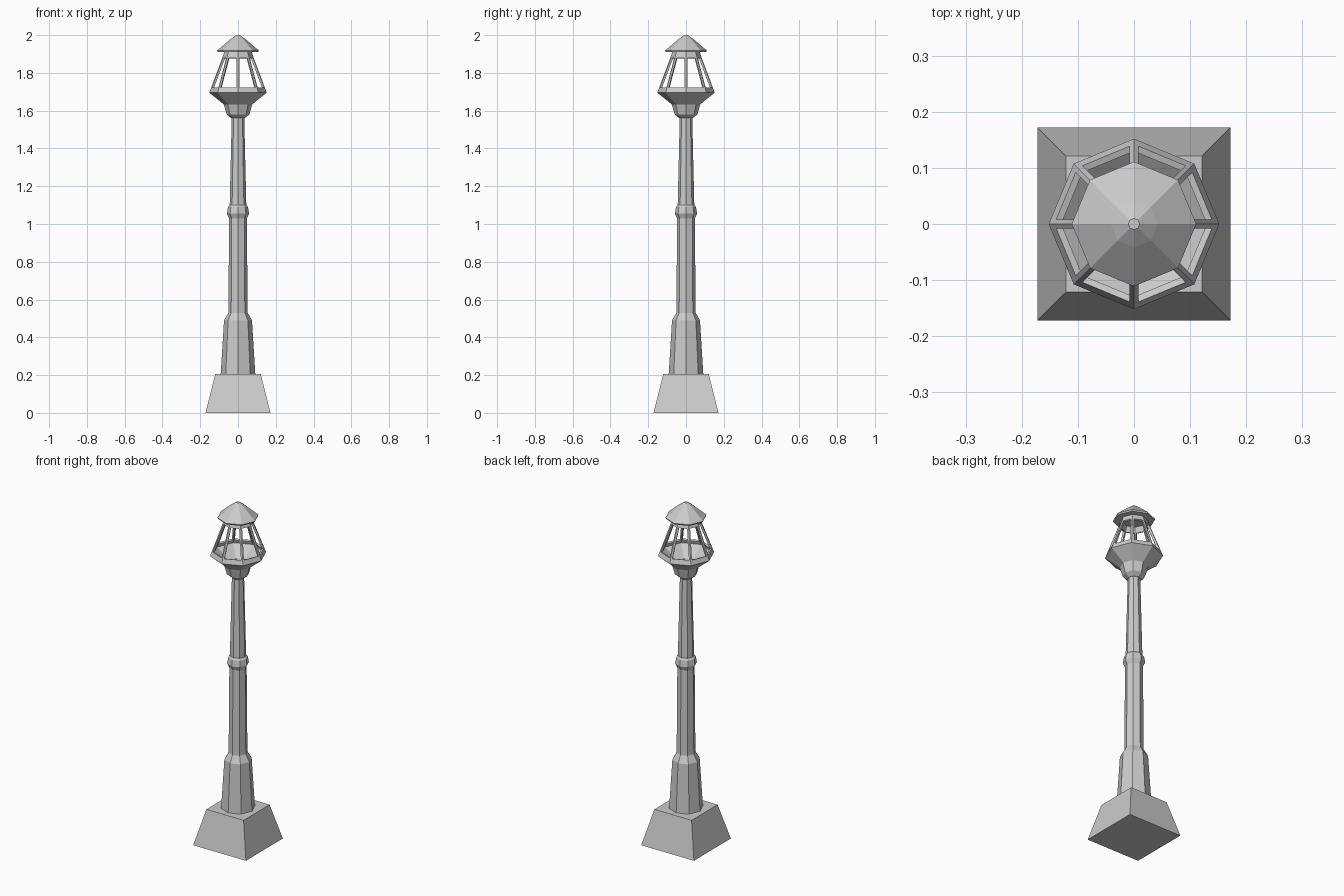
import bpy, bmesh, math
from mathutils import Vector

if "Cube" in bpy.data.objects:
    bpy.data.objects.remove(bpy.data.objects["Cube"])


def finish(bm, name):
    bmesh.ops.recalc_face_normals(bm, faces=bm.faces)
    me = bpy.data.meshes.new(name)
    bm.to_mesh(me)
    bm.free()
    ob = bpy.data.objects.new(name, me)
    bpy.context.collection.objects.link(ob)
    return ob


def ring(r, z, n, start=0.0):
    return [Vector((r * math.cos(start + math.tau * i / n),
                    r * math.sin(start + math.tau * i / n), z)) for i in range(n)]


def loft(rings, name, cap_top=True, skip=lambda level, side: False):
    bm = bmesh.new()
    rows = [[bm.verts.new(p) for p in pts] for pts in rings]
    n = len(rows[0])
    for k in range(len(rows) - 1):
        for j in range(n):
            if not skip(k, j):
                m = (j + 1) % n
                bm.faces.new((rows[k][j], rows[k][m], rows[k + 1][m], rows[k + 1][j]))
    bm.faces.new(rows[0])
    if cap_top:
        bm.faces.new(rows[-1])
    return finish(bm, name)


def barred_ring(r, z, w=0.009):
    # Octagon with extra points either side of each corner for the bars
    c = ring(r, z, 8)
    pts = []
    for i in range(8):
        a, b = c[i], c[(i + 1) % 8]
        d = (b - a).normalized() * w
        pts += [a, a + d, b - d]
    return pts


# Square tapered plinth
s = math.sqrt(2)
loft([ring(0.172 * s, 0, 4, math.pi / 4), ring(0.121 * s, 0.205, 4, math.pi / 4)], "plinth")

# Octagonal post with flared foot and middle collar
post = [(0.092, 0.2), (0.074, 0.49), (0.051, 0.53), (0.047, 1.03),
        (0.059, 1.055), (0.053, 1.09), (0.044, 1.10), (0.033, 1.57)]
loft([ring(r, z, 8) for r, z in post], "post")

# Lantern: bowl and open window frame, given wall thickness
lantern = [(0.035, 1.56), (0.06, 1.58), (0.075, 1.633), (0.152, 1.695),
           (0.142, 1.722), (0.083, 1.88), (0.072, 1.912)]
cage = loft([barred_ring(r, z) for r, z in lantern], "lantern_cage", cap_top=False,
            skip=lambda level, side: level == 4 and side % 3 == 1)
wall = cage.modifiers.new("wall", 'SOLIDIFY')
wall.thickness = 0.012
wall.offset = -1
wall.use_even_offset = True

# Conical roof
roof = [(0.108, 1.91), (0.111, 1.918), (0.042, 1.977), (0.01, 2.0)]
loft([ring(r, z, 8) for r, z in roof], "roof")
